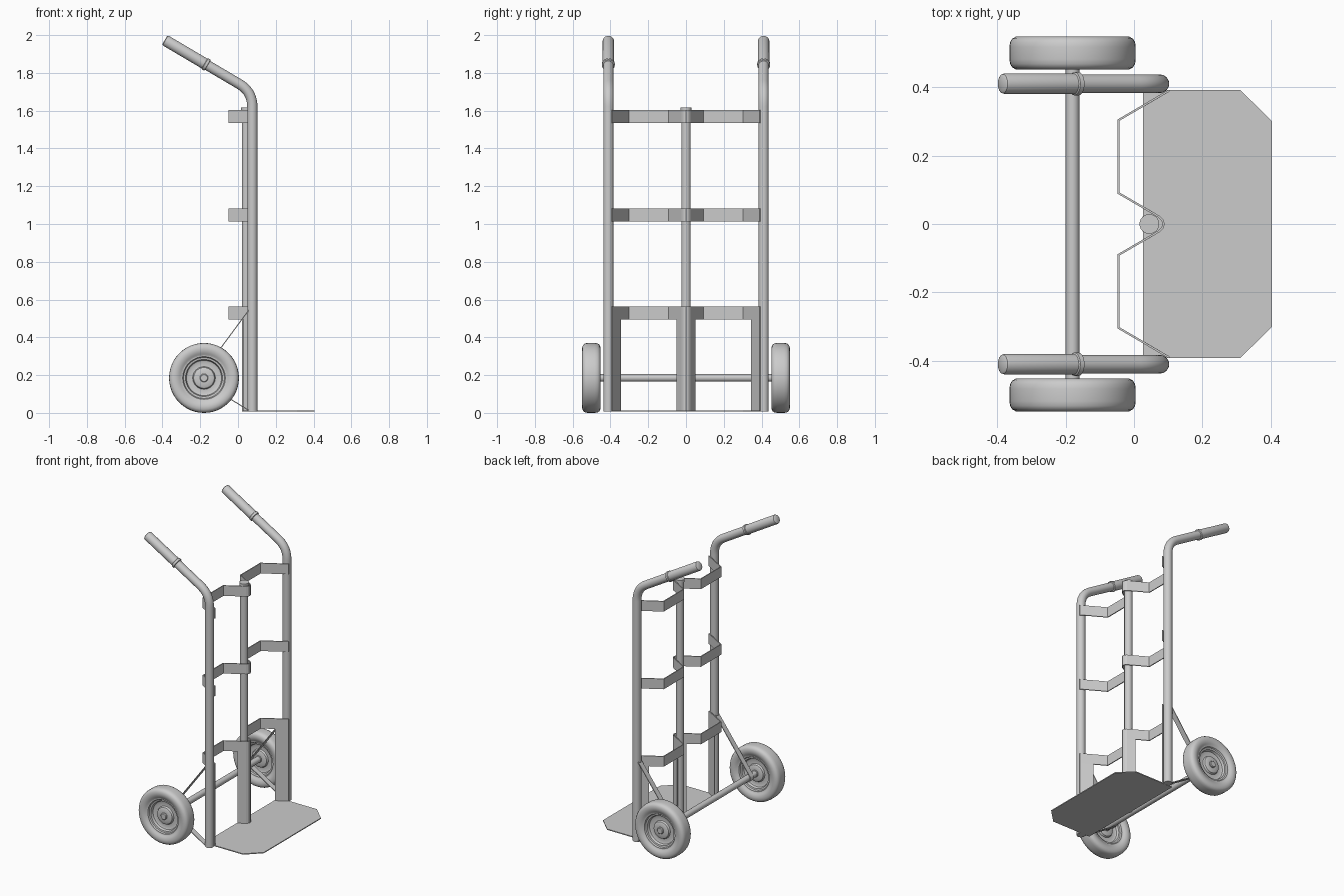
import bpy, bmesh
from math import sin, cos, pi, radians
from mathutils import Vector

if "Cube" in bpy.data.objects:
    bpy.data.objects.remove(bpy.data.objects["Cube"])


def add_mesh(name, verts, faces, smooth=True):
    me = bpy.data.meshes.new(name)
    me.from_pydata([tuple(v) for v in verts], [], faces)
    bm = bmesh.new()
    bm.from_mesh(me)
    bmesh.ops.remove_doubles(bm, verts=bm.verts, dist=1e-5)
    bmesh.ops.recalc_face_normals(bm, faces=bm.faces)
    bm.to_mesh(me)
    bm.free()
    ob = bpy.data.objects.new(name, me)
    bpy.context.collection.objects.link(ob)
    if smooth:
        bpy.ops.object.select_all(action='DESELECT')
        bpy.context.view_layer.objects.active = ob
        ob.select_set(True)
        bpy.ops.object.shade_smooth_by_angle(angle=radians(35))
    return ob


def lathe(name, profile, origin, axis, n=32):
    """Revolve (radius, distance along axis) points round an axis."""
    axis = Vector(axis).normalized()
    u = axis.orthogonal().normalized()
    w = axis.cross(u)
    k = len(profile)
    verts = [Vector(origin) + axis * d + (u * cos(2 * pi * i / n) + w * sin(2 * pi * i / n)) * r
             for i in range(n) for r, d in profile]
    faces = [(i * k + j, i * k + j + 1, (i + 1) % n * k + j + 1, (i + 1) % n * k + j)
             for i in range(n) for j in range(k - 1)]
    return add_mesh(name, verts, faces)


def rod(name, a, b, r):
    length = (Vector(b) - Vector(a)).length
    return lathe(name, [(0, 0), (r, 0), (r, length), (0, length)], a, Vector(b) - Vector(a), 24)


def side_tube(name, path, y, r, n=24):
    """Round tube along a path of (x, z) points."""
    pts = [Vector((x, y, z)) for x, z in path]
    verts = []
    for i, p in enumerate(pts):
        t = (pts[min(i + 1, len(pts) - 1)] - pts[max(i - 1, 0)]).normalized()
        side = Vector((0, 1, 0))
        up = t.cross(side)
        verts += [p + (side * cos(2 * pi * k / n) + up * sin(2 * pi * k / n)) * r for k in range(n)]
    faces = [(i * n + k, i * n + (k + 1) % n, (i + 1) * n + (k + 1) % n, (i + 1) * n + k)
             for i in range(len(pts) - 1) for k in range(n)]
    faces += [tuple(range(n)), tuple(range(len(verts) - n, len(verts)))]
    return add_mesh(name, verts, faces)


def ribbon(name, edge_a, edge_b, thick=0.006):
    """Thin bent strip between two matching edges."""
    k = len(edge_a)
    ob = add_mesh(name, edge_a + edge_b, [(i, i + 1, k + i + 1, k + i) for i in range(k - 1)], False)
    mod = ob.modifiers.new("thickness", 'SOLIDIFY')
    mod.thickness = thick
    mod.offset = 0
    mod.use_even_offset = True
    return ob


def upright_ribbon(name, path, z0, z1):
    return ribbon(name, [(x, y, z0) for x, y in path], [(x, y, z1) for x, y in path])


# Side tube path with a rounded bend
corner, grip_end = Vector((0.076, 1.70)), Vector((-0.388, 1.974))
lean = (grip_end - corner).normalized()
start, stop = corner - Vector((0, 0.08)), corner + lean * 0.08
frame_path = [(0.076, 0.008)]
for i in range(11):
    t = i / 10
    frame_path.append(tuple(start * (1 - t) ** 2 + corner * (2 * t * (1 - t)) + stop * t * t))
frame_path.append(tuple(grip_end - lean * 0.02))

AX, AZ, R = -0.18, 0.185, 0.185

# Wheel profiles: (radius, distance from the middle plane)
tyre_half = [(0.118, 0.036), (0.126, 0.039), (0.132, 0.044), (0.150, 0.049),
             (0.166, 0.048), (0.177, 0.042), (0.183, 0.032), (R, 0.018)]
rim_half = [(0, 0.034), (0.018, 0.034), (0.022, 0.030), (0.022, 0.024), (0.048, 0.024),
            (0.055, 0.020), (0.060, 0.008), (0.085, 0.006), (0.093, 0.010), (0.098, 0.026),
            (0.108, 0.028), (0.113, 0.036), (0.121, 0.036)]
both = lambda half: half + [(r, -d) for r, d in reversed(half)]

for side, s in (("left", -1), ("right", 1)):
    y = 0.411 * s
    side_tube("frame_tube_" + side, frame_path, y, 0.027)

    # Rubber grip with collar
    d3 = Vector((-lean.x, 0, -lean.y))
    lathe("grip_" + side,
          [(0, 0), (0.022, 0), (0.028, 0.004), (0.030, 0.011), (0.030, 0.245), (0.034, 0.248),
           (0.034, 0.262), (0.027, 0.264)],
          (grip_end.x, y, grip_end.y), d3)

    # Wheel
    centre = (AX, 0.501 * s, AZ)
    lathe("tyre_" + side, both(tyre_half), centre, (0, 1, 0), 48)
    lathe("rim_" + side, both(rim_half), centre, (0, 1, 0), 48)

    # Flat brace wrapped round the axle
    wrap = [(AX + 0.023 * cos(radians(a)), AZ + 0.023 * sin(radians(a))) for a in range(145, 236, 15)]
    brace = [(0.06, 0.548)] + wrap + [(0.06, 0.012)]
    ribbon("axle_brace_" + side, [(x, y - 0.018, z) for x, z in brace],
           [(x, y + 0.018, z) for x, z in brace], 0.005)

    # Side plate rising from the toe plate
    upright_ribbon("side_plate_" + side, [(0.103, 0.391 * s), (0.030, 0.348 * s)], 0.01, 0.495)

rod("axle", (AX, -0.48, AZ), (AX, 0.48, AZ), 0.020)

# Centre post with cap
rod("centre_post", (0.045, 0, 0.008), (0.045, 0, 1.605), 0.025)
rod("centre_post_cap", (0.045, 0, 1.598), (0.045, 0, 1.616), 0.029)

# Bent cross straps
nose = [(0.074, 0.021), (0.083, 0.012), (0.087, 0)]
half = [(0.103, 0.391), (-0.046, 0.304), (-0.046, 0.091)] + nose
mirror = lambda h: h + [(x, -y) for x, y in reversed(h[:-1])]
for i, z in enumerate((0.494, 1.014, 1.535)):
    upright_ribbon(f"cross_strap_{i + 1}", mirror(half), z, z + 0.069)
upright_ribbon("centre_plate", mirror([(0.030, 0.047)] + nose), 0.01, 0.495)

# Toe plate with clipped corners
outline = [(0.027, -0.392), (0.312, -0.392), (0.404, -0.302), (0.404, 0.302), (0.312, 0.392), (0.027, 0.392)]
n = len(outline)
add_mesh("toe_plate", [(x, y, z) for z in (0.007, 0.013) for x, y in outline],
         [tuple(range(n)), tuple(range(n, 2 * n))] +
         [(i, (i + 1) % n, n + (i + 1) % n, n + i) for i in range(n)], False)
